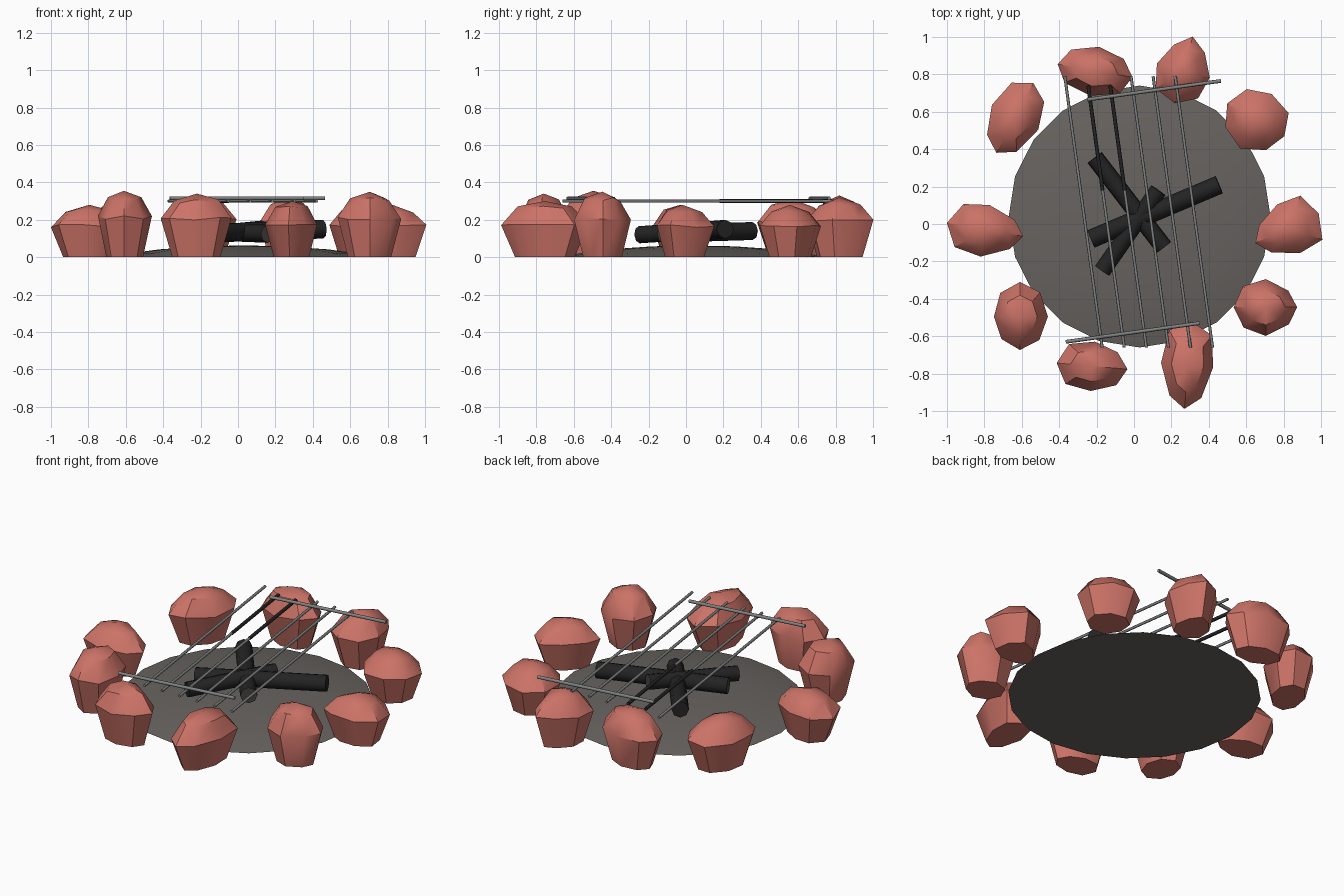
import bpy, bmesh, math, random
from mathutils import Vector, Matrix

cube = bpy.data.objects.get("Cube")
if cube:
    bpy.data.objects.remove(cube)
random.seed(4)


def material(name, r, g, b):
    m = bpy.data.materials.new(name)
    m.use_nodes = True
    m.diffuse_color = (r, g, b, 1)
    m.node_tree.nodes["Principled BSDF"].inputs["Base Color"].default_value = (r, g, b, 1)
    return m


red_stone = material("red stone", 0.60, 0.17, 0.135)
ash = material("ash grey", 0.135, 0.125, 0.115)
charcoal = material("charcoal", 0.017, 0.017, 0.018)
burnt_end = material("burnt end", 0.06, 0.058, 0.055)
steel = material("steel", 0.22, 0.23, 0.23)


def finish(name, bm, mats, angle=40):
    bmesh.ops.recalc_face_normals(bm, faces=bm.faces)
    mesh = bpy.data.meshes.new(name)
    bm.to_mesh(mesh)
    bm.free()
    for m in mats:
        mesh.materials.append(m)
    mesh.shade_smooth()
    mesh.set_sharp_from_angle(angle=math.radians(angle))
    obj = bpy.data.objects.new(name, mesh)
    bpy.context.collection.objects.link(obj)
    return obj


def loft(bm, rings, tip):
    """Skin stacked rings, closed by a flat base and a tip point."""
    loops = [[bm.verts.new(p) for p in ring] for ring in rings]
    n = len(loops[0])
    bm.faces.new(loops[0])
    for a, b in zip(loops, loops[1:]):
        for i in range(n):
            j = (i + 1) % n
            bm.faces.new((a[i], a[j], b[j], b[i]))
    top = bm.verts.new(tip)
    for i in range(n):
        bm.faces.new((loops[-1][i], loops[-1][(i + 1) % n], top))


def rod(name, start, end, radius, mats, sides=8):
    start, end = Vector(start), Vector(end)
    axis = end - start
    place = Matrix.Translation((start + end) / 2) @ axis.to_track_quat("Z", "Y").to_matrix().to_4x4()
    bm = bmesh.new()
    bmesh.ops.create_cone(bm, cap_ends=True, segments=sides, radius1=radius,
                          radius2=radius, depth=axis.length, matrix=place)
    bm.normal_update()
    # Far cap takes the last material
    for f in bm.faces:
        if f.normal.dot(axis.normalized()) > 0.9:
            f.material_index = len(mats) - 1
    return finish(name, bm, mats, 50)


# Ash mound
bm = bmesh.new()
rings = []
for r, z in ((0.70, 0), (0.60, 0.022), (0.45, 0.042), (0.22, 0.058)):
    rings.append([(0.03 + r * math.cos(math.tau * i / 20),
                   0.04 + r * math.sin(math.tau * i / 20), z) for i in range(20)])
loft(bm, rings, (0.03, 0.04, 0.063))
finish("ash_mound", bm, [ash])


# Stones: centre x, y, half length, half width, heading, height, taper
def stone(name, x, y, length, width, heading, height, taper):
    turn = Matrix.Rotation(math.radians(heading), 2)
    sides = 8
    jitter = [random.uniform(0.95, 1.06) for _ in range(sides)]
    rings = []
    for scale, level in ((0.68, 0), (1, 0.6), (0.62, 0.88)):
        ring = []
        for i in range(sides):
            a = math.tau * i / sides
            u = math.cos(a) * length
            v = math.sin(a) * width * (1 - taper * math.cos(a))
            p = turn @ Vector((u, v)) * scale * jitter[i]
            lift = random.uniform(-0.03, 0.03) * height if level else 0
            ring.append((x + p.x, y + p.y, level * height + lift))
        rings.append(ring)
    bm = bmesh.new()
    loft(bm, rings, (x, y, height))
    finish(name, bm, [red_stone], 38)


stones = [
    (-0.21, 0.82, 0.21, 0.13, -10, 0.33, 0),
    (0.265, 0.82, 0.18, 0.145, 75, 0.32, 0.2),
    (0.655, 0.555, 0.18, 0.165, -30, 0.28, 0),
    (0.825, -0.02, 0.185, 0.145, 25, 0.28, -0.35),
    (0.705, -0.445, 0.175, 0.145, 0, 0.35, 0.15),
    (0.29, -0.755, 0.24, 0.14, -95, 0.30, 0.2),
    (-0.22, -0.76, 0.185, 0.135, -5, 0.34, 0.1),
    (-0.61, -0.495, 0.175, 0.145, 90, 0.355, 0),
    (-0.795, -0.03, 0.205, 0.14, -10, 0.28, 0.3),
    (-0.635, 0.57, 0.215, 0.135, 62, 0.31, -0.1),
]
for k, s in enumerate(stones):
    stone(f"stone_{k + 1}", *s)

# Charred logs crossing in the middle
logs = [
    ((0.455, 0.21, 0.15), (-0.23, -0.08, 0.125), 0.05),
    ((-0.21, 0.355, 0.14), (0.16, -0.125, 0.125), 0.048),
    ((-0.17, -0.25, 0.12), (0.13, 0.18, 0.15), 0.046),
]
for k, (a, b, r) in enumerate(logs):
    rod(f"log_{k + 1}", a, b, r, [charcoal, burnt_end])

# Cooking grate: long bars, two of them blackened at the back
for i in range(6):
    back = Vector((-0.37 + 0.118 * i, 0.79, 0.30))
    front = Vector((-0.17 + 0.118 * i, -0.66, 0.30))
    if i in (1, 2):
        back = back.lerp(front, 0.035)
        split = back.lerp(front, 0.4)
        rod(f"blackened_bar_{i + 1}", back, split, 0.010, [charcoal])
        back = split
    rod(f"grate_bar_{i + 1}", back, front, 0.008, [steel])

# Cross bars resting on the long bars
rod("back_cross_bar", (-0.25, 0.665, 0.315), (0.465, 0.765, 0.315), 0.010, [steel])
rod("front_cross_bar", (-0.365, -0.63, 0.315), (0.35, -0.53, 0.315), 0.010, [steel])
